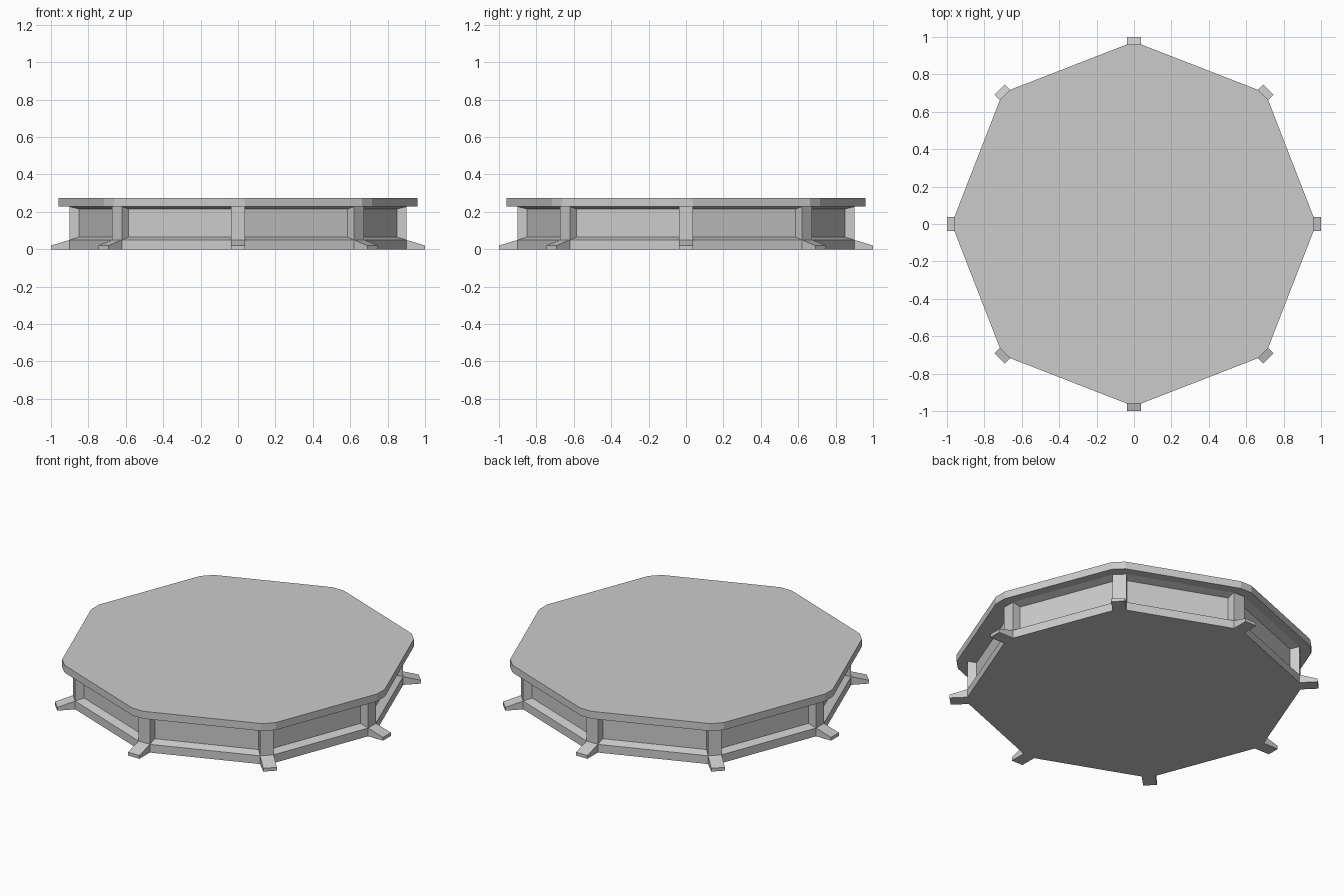
import bpy, bmesh
from math import pi, cos, sin

if "Cube" in bpy.data.objects:
    bpy.data.objects.remove(bpy.data.objects["Cube"])

HALF = 0.038      # half width of posts, and of the cut corners they sit on
DIAG = 0.016      # diagonal corners sit slightly further out


def make_object(name, bm):
    bmesh.ops.recalc_face_normals(bm, faces=bm.faces)
    mesh = bpy.data.meshes.new(name)
    bm.to_mesh(mesh)
    bm.free()
    obj = bpy.data.objects.new(name, mesh)
    bpy.context.collection.objects.link(obj)
    return obj


def place(i, r, t):
    """Radial / tangential position at corner i of the octagon."""
    a = i * pi / 4
    r += DIAG * (i % 2)
    return r * cos(a) - t * sin(a), r * sin(a) + t * cos(a)


def loft(name, profile):
    """Stack of cut-corner octagons given as (radius, height)."""
    bm = bmesh.new()
    rings = [[bm.verts.new((*place(i, r, t), z))
              for i in range(8) for t in (-HALF, HALF)] for r, z in profile]
    for lo, hi in zip(rings, rings[1:]):
        for k in range(16):
            n = (k + 1) % 16
            bm.faces.new((lo[k], lo[n], hi[n], hi[k]))
    bm.faces.new(rings[0][::-1])
    bm.faces.new(rings[-1])
    return make_object(name, bm)


def post(name, i, profile):
    """Side profile extruded across the post width at corner i."""
    bm = bmesh.new()
    sides = [[bm.verts.new((*place(i, r, t), z)) for r, z in profile]
             for t in (-HALF, HALF)]
    a, b = sides
    for k in range(len(profile)):
        n = (k + 1) % len(profile)
        bm.faces.new((a[k], a[n], b[n], b[k]))
    bm.faces.new(a[::-1])
    bm.faces.new(b)
    return make_object(name, bm)


# Drum with recessed wall panels between sloped ledges
loft("drum_wall", [(0.90, 0), (0.90, 0.05), (0.85, 0.065),
                   (0.85, 0.215), (0.90, 0.228)])

# Overhanging top slab
loft("top_slab", [(0.96, 0.228), (0.96, 0.273)])

# Corner posts with sloping feet
for i in range(8):
    post(f"post_with_foot_{i + 1}", i,
         [(0.90, 0), (1.0, 0), (1.0, 0.02), (0.90, 0.05), (0.90, 0.228),
          (0.845, 0.228), (0.845, 0.04), (0.90, 0.04)])
